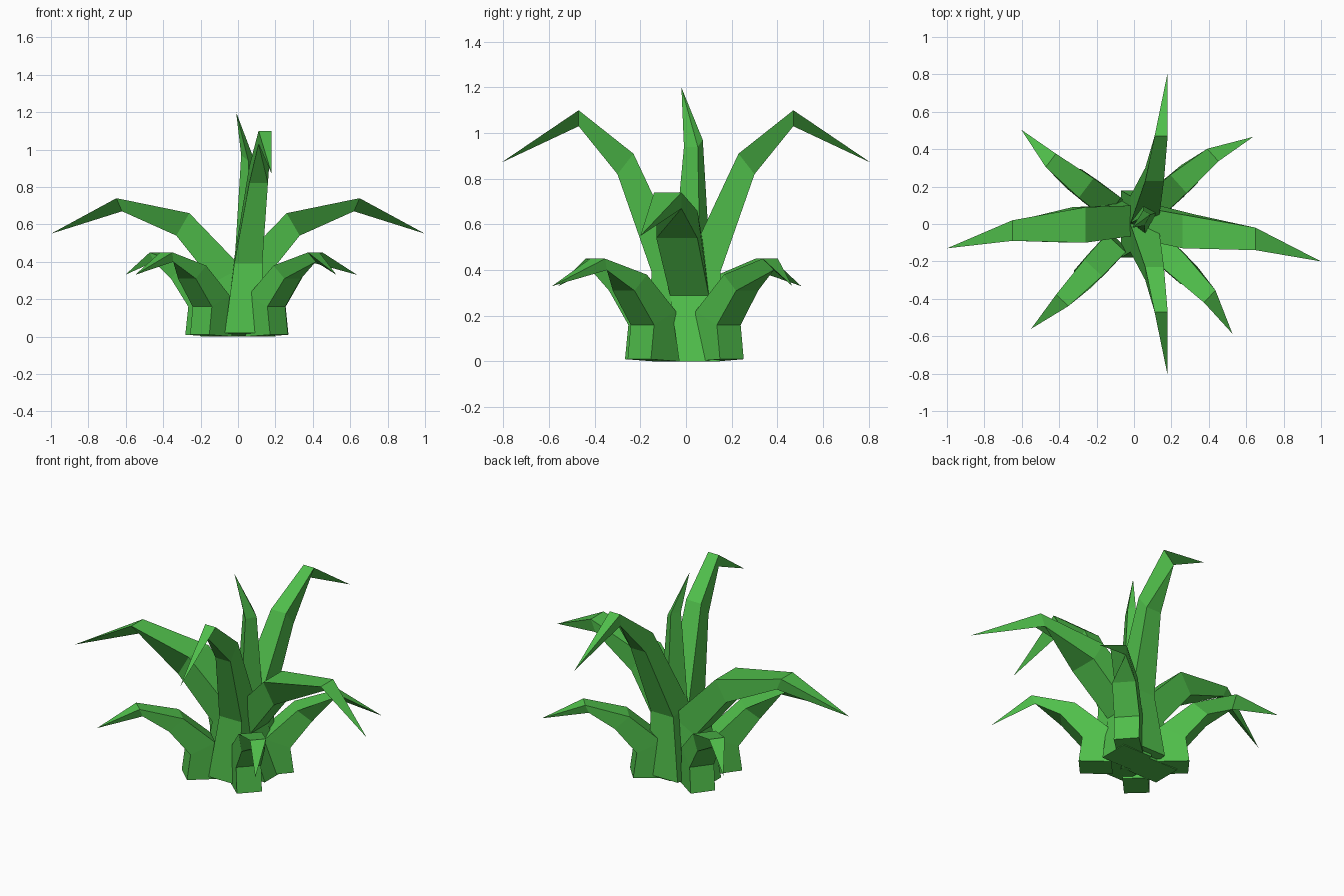
import bpy, bmesh, math
from mathutils import Matrix

if "Cube" in bpy.data.objects:
    bpy.data.objects.remove(bpy.data.objects["Cube"])

green = bpy.data.materials.new("leaf_green")
green.diffuse_color = (0.08, 0.52, 0.07, 1)
green.use_nodes = True
green.node_tree.nodes["Principled BSDF"].inputs["Base Color"].default_value = green.diffuse_color


def loft(name, rings, tip, angle=0.0):
    """Join four-cornered rings into a tapering leaf that ends in a point."""
    bm = bmesh.new()
    loops = [[bm.verts.new(p) for p in ring] for ring in rings]
    end = bm.verts.new(tip)
    n = len(rings[0])
    bm.faces.new(loops[0])
    for a, b in zip(loops, loops[1:]):
        for i in range(n):
            j = (i + 1) % n
            bm.faces.new((a[i], a[j], b[j], b[i]))
    for i in range(n):
        bm.faces.new((loops[-1][i], loops[-1][(i + 1) % n], end))
    bmesh.ops.remove_doubles(bm, verts=bm.verts, dist=0.0005)
    bmesh.ops.transform(bm, matrix=Matrix.Rotation(math.radians(angle), 4, 'Z'), verts=bm.verts)
    bmesh.ops.recalc_face_normals(bm, faces=bm.faces)
    mesh = bpy.data.meshes.new(name)
    bm.to_mesh(mesh)
    bm.free()
    mesh.materials.append(green)
    ob = bpy.data.objects.new(name, mesh)
    bpy.context.collection.objects.link(ob)
    return ob


def leaf(name, angle, profile, lateral, apex, tip):
    """profile: outer r,z and inner r,z per ring; lateral: side extents per ring."""
    rings = []
    for k, ((ro, zo, ri, zi), (lo, hi)) in enumerate(zip(profile, lateral)):
        blo, bhi = (apex, apex) if k == len(profile) - 1 else (lo, hi)
        rings.append([(ro, blo, zo), (ro, bhi, zo), (ri, hi, zi), (ri, lo, zi)])
    return loft(name, rings, tip, angle)


# Tall leaves, front and its mirror at the back
tall = [(.18, .02, 0, .0), (.15, .39, 0, .42), (.30, .82, .23, .91), (.47, 1.03, .47, 1.10)]
front = leaf("tall_leaf_front", -90, tall,
             [(-.07, .13), (-.02, .13), (.06, .16), (.11, .18)], .11, (.81, .18, .87))
back = front.copy()
back.data = front.data.copy()
back.name = "tall_leaf_back"
bpy.context.collection.objects.link(back)
back.data.transform(Matrix.Scale(-1, 4, (0, 1, 0)))
back.data.flip_normals()

# Wide side leaves
wide = [(.20, .0, 0, 0), (.13, .29, -.02, .37), (.33, .54, .26, .66), (.62, .67, .65, .74)]
leaf("side_leaf_right", 0, wide,
     [(-.03, .15), (-.07, .10), (-.13, .05), (-.14, -.02)], -.02, (1.0, -.20, .55))
leaf("side_leaf_left", 180, wide,
     [(-.13, .05), (-.10, .06), (-.09, .10), (-.02, .09)], -.02, (1.0, .13, .55))

# Small corner leaves: angle, sideways lean of the tip
small = [(.30, .01, .12, 0), (.28, .16, .14, .22), (.40, .31, .32, .38), (.54, .40, .56, .45)]
for name, ang, lean in (("back_right", 42, -.08), ("back_left", 143, -.04),
                        ("front_left", 227, -.02), ("front_right", -43, -.07)):
    side = [(-.07, .07), (-.07, .07), (-.065, .065), (-.045 + lean * .1, .045 + lean * .1)]
    leaf("small_leaf_" + name, ang, small, side, .03, (.785, lean, .33))

# Upright centre shoot
shoot = []
for x, y, z, s in ((.03, .03, 0, 1.2), (.05, .03, .5, 1.0), (.05, .035, .94, .55)):
    shoot.append([(x - .06 * s, y - .02 * s, z + .03), (x + .01 * s, y - .08 * s, z),
                  (x + .07 * s, y + .03 * s, z), (x + .0 * s, y + .07 * s, z + .03)])
loft("centre_shoot", shoot, (-.01, -.02, 1.2))
